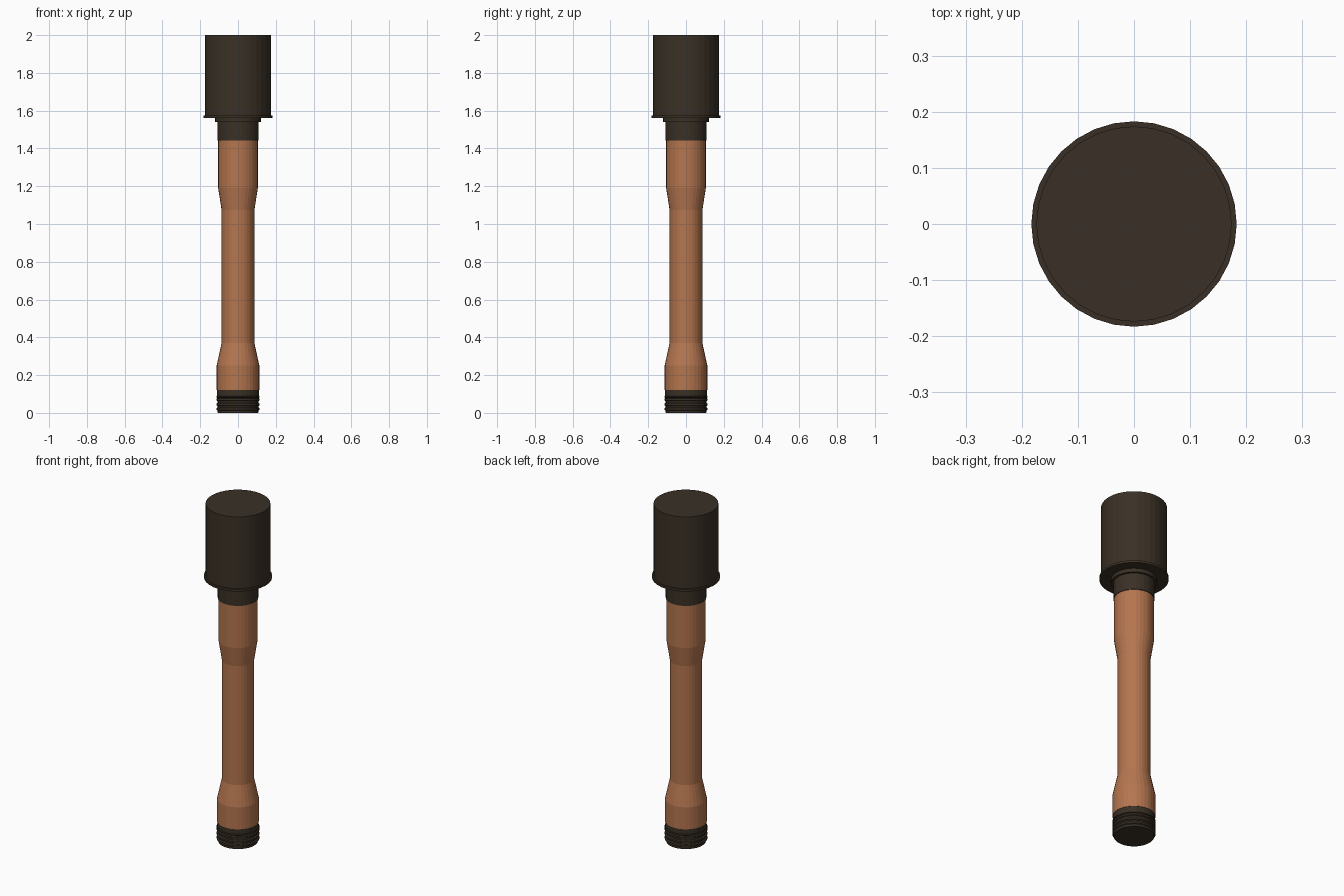
import bpy, bmesh, math

if "Cube" in bpy.data.objects:
    bpy.data.objects.remove(bpy.data.objects["Cube"])

SIDES = 32


def material(name, rgb):
    m = bpy.data.materials.new(name)
    m.diffuse_color = (*rgb, 1.0)
    m.use_nodes = True
    m.node_tree.nodes["Principled BSDF"].inputs["Base Color"].default_value = m.diffuse_color
    return m


dark = material("dark_metal", (0.042, 0.030, 0.019))
wood = material("warm_wood", (0.46, 0.18, 0.079))


def lathe(name, profile, mat):
    """Revolve (radius, z) points around z and cap both ends."""
    bm = bmesh.new()
    rings = []
    for r, z in profile:
        rings.append([bm.verts.new((r * math.cos(2 * math.pi * i / SIDES),
                                    r * math.sin(2 * math.pi * i / SIDES), z))
                      for i in range(SIDES)])
    for a, b in zip(rings, rings[1:]):
        for i in range(SIDES):
            j = (i + 1) % SIDES
            bm.faces.new((a[i], a[j], b[j], b[i]))
    bm.faces.new(list(reversed(rings[0])))
    bm.faces.new(rings[-1])
    me = bpy.data.meshes.new(name)
    bm.to_mesh(me)
    bm.free()
    me.materials.append(mat)
    ob = bpy.data.objects.new(name, me)
    bpy.context.collection.objects.link(ob)
    return ob


# Ribbed end cap
cap = [(0.107, 0.0)]
for z in (0.012, 0.036, 0.062):
    cap += [(0.108, z), (0.115, z + 0.004), (0.115, z + 0.013), (0.108, z + 0.017)]
cap += [(0.115, 0.083), (0.115, 0.088), (0.111, 0.09), (0.111, 0.12)]
lathe("end_cap", cap, dark)

# Turned handle with flared ends
lathe("handle", [(0.113, 0.12), (0.113, 0.25), (0.087, 0.37), (0.087, 1.075),
                 (0.105, 1.19), (0.105, 1.445)], wood)

# Collar and step under the head
lathe("collar", [(0.109, 1.442), (0.109, 1.54), (0.121, 1.54), (0.121, 1.562)], dark)

# Cylindrical head with bottom rim
lathe("head", [(0.183, 1.562), (0.183, 1.575), (0.174, 1.575), (0.174, 2.0)], dark)
